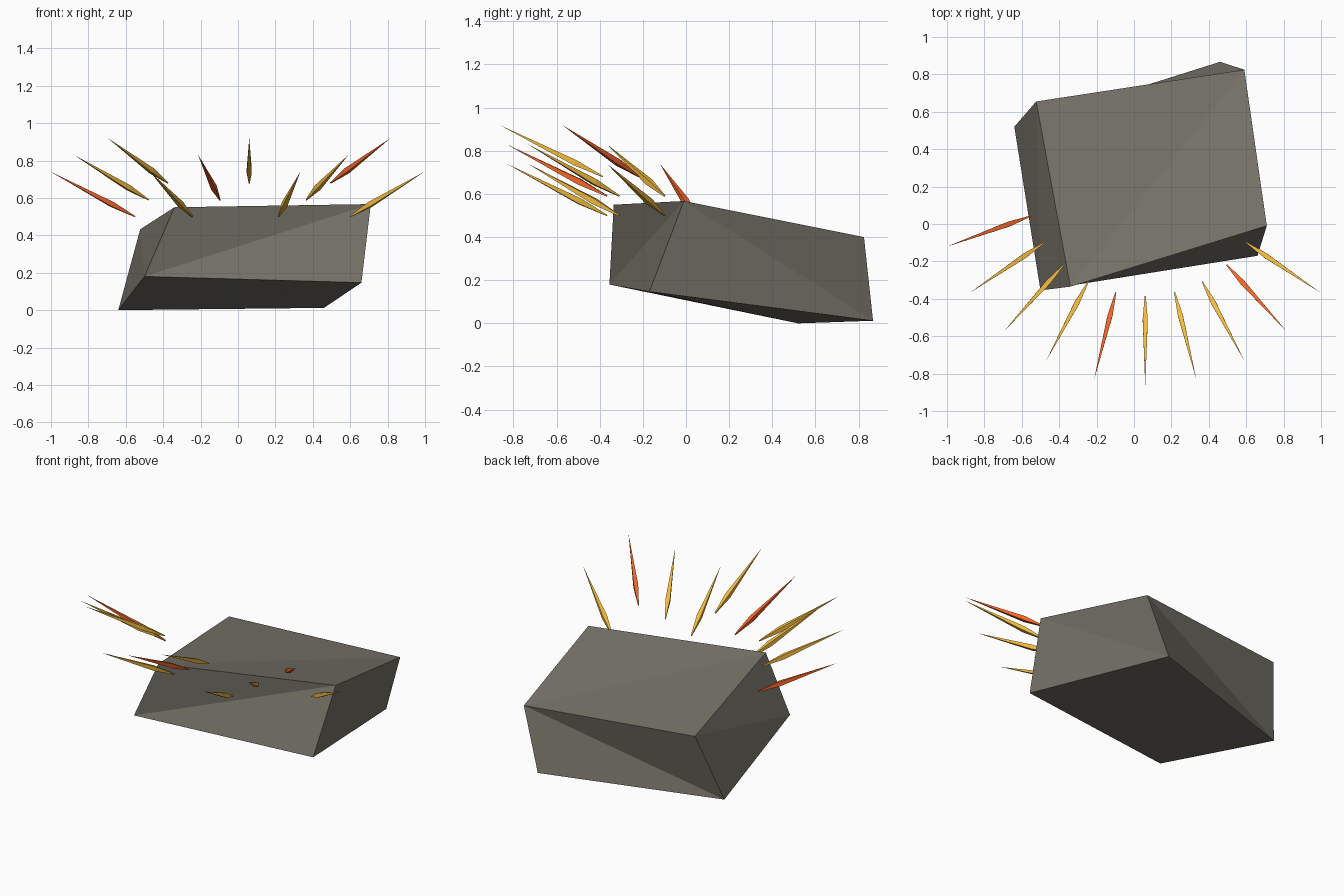
import bpy, bmesh
from math import radians, cos, sin
from mathutils import Vector

if "Cube" in bpy.data.objects:
    bpy.data.objects.remove(bpy.data.objects["Cube"])


def material(name, rgb):
    m = bpy.data.materials.new(name)
    m.diffuse_color = (*rgb, 1)
    m.use_nodes = True
    m.node_tree.nodes["Principled BSDF"].inputs["Base Color"].default_value = m.diffuse_color
    return m


def make_object(name, bm, mat):
    bmesh.ops.recalc_face_normals(bm, faces=bm.faces)
    mesh = bpy.data.meshes.new(name)
    bm.to_mesh(mesh)
    bm.free()
    mesh.materials.append(mat)
    obj = bpy.data.objects.new(name, mesh)
    bpy.context.collection.objects.link(obj)
    return obj


stone = material("stone", (0.185, 0.173, 0.142))
amber = material("amber", (0.90, 0.50, 0.05))
ember = material("ember", (0.90, 0.13, 0.02))

# Tilted, slightly skewed stone block: four top corners, then four below them
corners = [(-0.523, 0.655, 0.432), (0.59, 0.825, 0.40), (0.71, -0.01, 0.567), (-0.34, -0.335, 0.55),
           (-0.64, 0.52, 0.0), (0.46, 0.867, 0.012), (0.66, -0.17, 0.147), (-0.50, -0.355, 0.18)]
bm = bmesh.new()
v = [bm.verts.new(c) for c in corners]
# each quad is split along the diagonal from its first to its third corner
for a, b, c, d in [(1, 0, 3, 2), (7, 6, 2, 3), (2, 6, 5, 1), (1, 5, 4, 0), (0, 4, 7, 3), (4, 5, 6, 7)]:
    bm.faces.new((v[a], v[b], v[c]))
    bm.faces.new((v[a], v[c], v[d]))
make_object("stone_block", bm, stone)


# Slender four-sided spark: small blunt root, widest near the root, long sharp tip
def spark(name, root, tip, mat):
    axis = tip - root
    turn = axis.to_track_quat('Z', 'Y')
    bm = bmesh.new()
    rings = []
    for t, r in [(0, 0.004), (0.27, 0.019)]:
        angles = [radians(45 + 90 * k) for k in range(4)]
        rings.append([bm.verts.new(root + axis * t + turn @ Vector((r * cos(a), r * sin(a), 0)))
                      for a in angles])
    end = bm.verts.new(tip)
    low, high = rings
    bm.faces.new(low)
    for k in range(4):
        n = (k + 1) % 4
        bm.faces.new((low[k], low[n], high[n], high[k]))
        bm.faces.new((high[k], high[n], end))
    make_object(name, bm, mat)


# Fan of sparks round the front edge, stepping through three heights
centre = Vector((0.06, 0.265, 0))
for i in range(10):
    a = radians(200 + 14 * i)
    out = Vector((cos(a), sin(a), 0))
    z = 0.50 + 0.09 * (i % 3)
    spark(f"spark_{i + 1}", centre + out * 0.65 + Vector((0, 0, z)),
          centre + out * 1.13 + Vector((0, 0, z + 0.24)), ember if i % 4 == 0 else amber)
